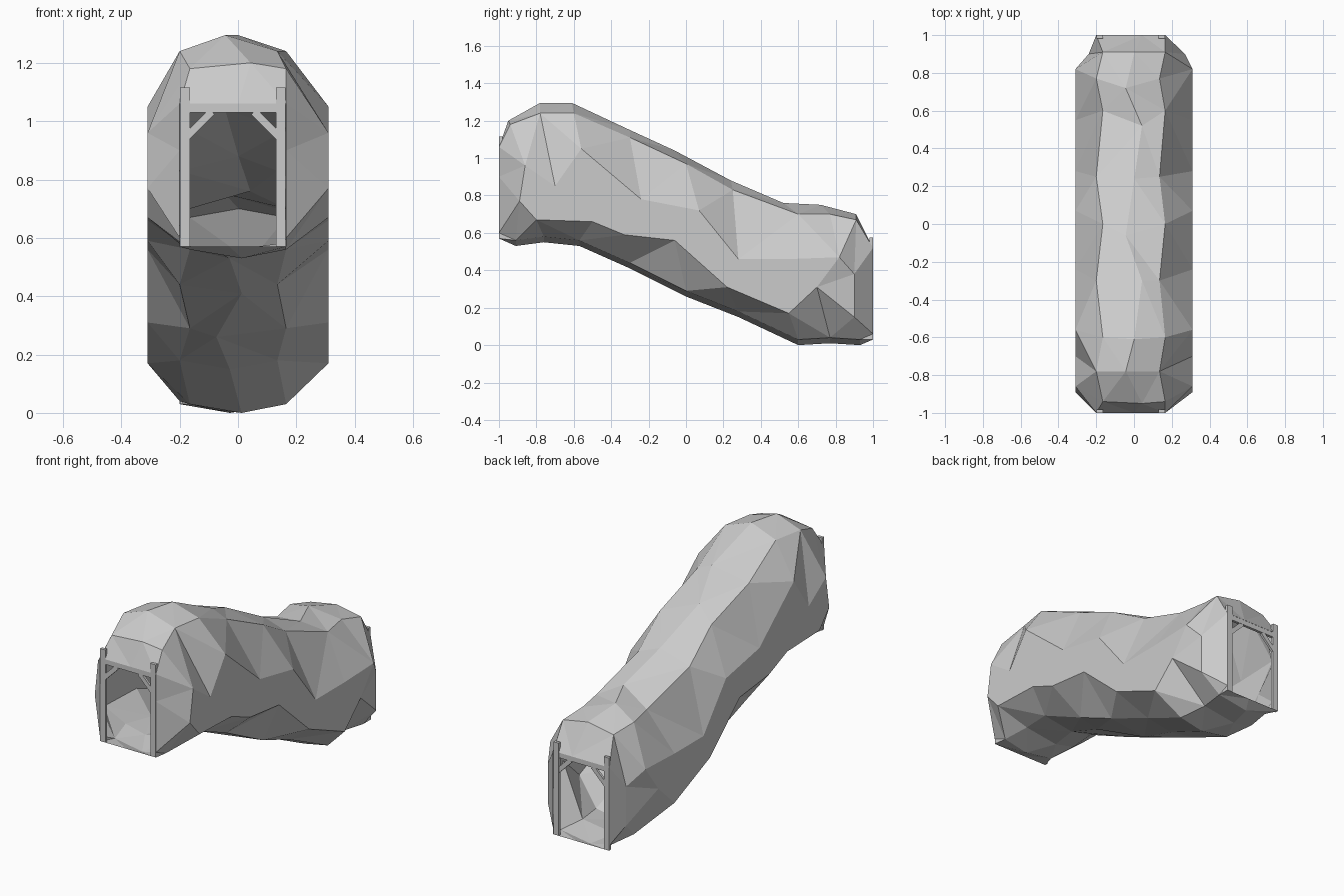
import bpy
import bmesh
import math

cube = bpy.data.objects.get("Cube")
if cube:
    bpy.data.objects.remove(cube)


def make_material(name, value):
    mat = bpy.data.materials.new(name)
    mat.use_nodes = True
    colour = (value, value, value, 1)
    mat.diffuse_color = colour
    mat.node_tree.nodes["Principled BSDF"].inputs["Base Color"].default_value = colour
    return mat


stone = make_material("stone grey", 0.6)


def finish(bm, name):
    mesh = bpy.data.meshes.new(name)
    bm.to_mesh(mesh)
    bm.free()
    mesh.materials.append(stone)
    obj = bpy.data.objects.new(name, mesh)
    bpy.context.collection.objects.link(obj)
    return obj


# Lengthwise rails of the rock tube, as (y, z) from the high mouth to the low one
FLOOR = [(-1, .57), (-.91, .56), (-.76, .58), (-.57, .56), (-.3, .44), (0, .29),
         (.28, .18), (.6, .03), (.77, .04), (.93, .03), (1, .03)]
LOW_SIDE = [(-1, .6), (-.89, .77), (-.8, .67), (-.5, .66), (-.33, .59), (-.06, .56),
            (.22, .31), (.55, .17), (.7, .31), (.9, .15), (1, .06)]
HIGH_SIDE = [(-1, .9), (-.86, .96), (-.7, .85), (-.56, 1.05), (-.24, .78), (.07, .72),
             (.28, .46), (.55, .46), (.82, .47), (.9, .38), (1, .36)]
SHOULDER = [(-1, 1.06), (-.94, 1.18), (-.78, 1.24), (-.6, 1.24), (-.3, 1.11), (0, .97),
            (.25, .83), (.6, .7), (.77, .7), (.91, .67), (1, .52)]
RIDGE = [(-1, 1.06), (-.95, 1.2), (-.78, 1.295), (-.61, 1.295), (-.3, 1.15), (-.06, 1.04),
         (.24, .88), (.52, .76), (.72, .75), (.91, .7), (1, .52)]
LAST = len(FLOOR) - 1
MOUTH_L, MOUTH_R = .165, -.2


def edge_x(side, k):
    """Floor and shoulder edges wander a little in and out."""
    if k in (0, LAST):
        return MOUTH_L if side > 0 else MOUTH_R
    return (.165 if k % 2 else .135) if side > 0 else (-.165 if k % 2 else -.2)


def flank_x(side, k):
    if k in (0, LAST):
        return edge_x(side, k)
    if k == LAST - 1:
        return .27 if side > 0 else -.24
    return .31 * side


def ring(k):
    """One closed cross-section: floor, left flank, roof, right flank."""
    inner = 0 < k < LAST
    sway = .05 * math.sin(2.1 * k)
    y, z = FLOOR[k]
    points = [(sway - .03, y, z - (.03 if inner else 0))]
    half = []
    for side in (1, -1):
        column = [(edge_x(side, k), *FLOOR[k]), (flank_x(side, k), *LOW_SIDE[k]),
                  (flank_x(side, k), *HIGH_SIDE[k]), (edge_x(side, k), *SHOULDER[k])]
        half.append(column)
    points += half[0] + [(sway, *RIDGE[k])] + half[1][::-1]
    return points


# Hollow rock tunnel, open at both mouths
bm = bmesh.new()
rings = [[bm.verts.new(p) for p in ring(k)] for k in range(LAST + 1)]
for a, b in zip(rings, rings[1:]):
    for i in range(len(a)):
        j = (i + 1) % len(a)
        bm.faces.new((a[i], a[j], b[j], b[i]))
bmesh.ops.triangulate(bm, faces=bm.faces[:], quad_method='SHORT_EDGE')
bmesh.ops.recalc_face_normals(bm, faces=bm.faces[:])
finish(bm, "rock_tunnel")


def beam(name, centre, size, tilt=0):
    bm = bmesh.new()
    bmesh.ops.create_cube(bm, size=1)
    bmesh.ops.scale(bm, vec=size, verts=bm.verts[:])
    obj = finish(bm, name)
    obj.location = centre
    obj.rotation_euler.y = tilt
    return obj


# Timber frame at each mouth: posts, lintel and corner braces
for label, end, base in (("front", -1, .57), ("back", 1, .03)):
    y = end * .991
    mid = (MOUTH_L + MOUTH_R) / 2
    for side, name in ((1, "left"), (-1, "right")):
        x = mid + side * .164
        beam(f"{label}_{name}_post", (x, y, base + .2725), (.034, .018, .545))
        beam(f"{label}_{name}_brace", (mid + side * .115, y, base + .42),
             (.12, .014, .026), side * math.pi / 4)
    beam(f"{label}_lintel", (mid, y, base + .475), (.362, .016, .03))
